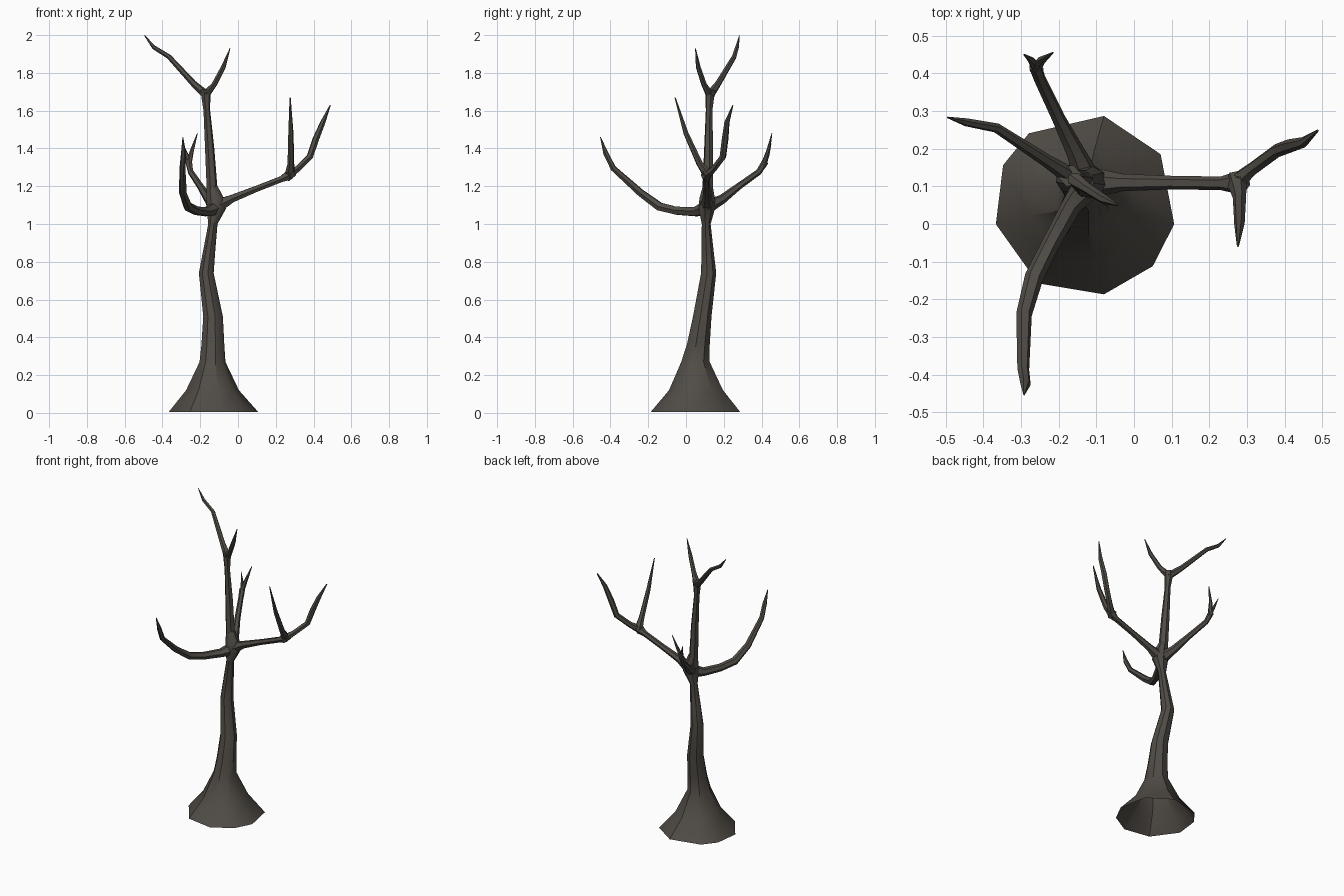
import bpy, bmesh, math
from mathutils import Vector

bark = bpy.data.materials.new("dark bark")
bark.diffuse_color = (0.08, 0.071, 0.06, 1)


def finish(name, bm, angle):
    bmesh.ops.recalc_face_normals(bm, faces=bm.faces)
    me = bpy.data.meshes.new(name)
    bm.to_mesh(me)
    bm.free()
    me.materials.append(bark)
    ob = bpy.data.objects.new(name, me)
    bpy.context.collection.objects.link(ob)
    bpy.ops.object.select_all(action='DESELECT')
    ob.select_set(True)
    bpy.context.view_layer.objects.active = ob
    bpy.ops.object.shade_smooth_by_angle(angle=math.radians(angle))


def bridge(bm, rings):
    for a, b in zip(rings, rings[1:]):
        n = len(a)
        for i in range(n):
            bm.faces.new((a[i], a[(i + 1) % n], b[(i + 1) % n], b[i]))


def limb(name, pts, sides=6):
    """Tapered tube through (x, y, z, radius) points, closed at both ends."""
    bm = bmesh.new()
    pos = [Vector(p[:3]) for p in pts]
    rings, side = [], None
    for k, p in enumerate(pos):
        t = (pos[min(k + 1, len(pos) - 1)] - pos[max(k - 1, 0)]).normalized()
        u = side if side else Vector((0.3, 1, 0.2))
        u = (u - t * u.dot(t)).normalized()
        side, v = u, t.cross(u)
        rings.append([bm.verts.new(p + pts[k][3] * (u * math.cos(a) + v * math.sin(a)))
                      for a in (2 * math.pi * i / sides for i in range(sides))])
    bridge(bm, rings)
    bm.faces.new(rings[0])
    bm.faces.new(rings[-1])
    finish(name, bm, 40)


# Trunk: level rings (x, y, z, rx, ry), flared foot open underneath
trunk = [(-0.13, 0.05, 0.005, 0.242, 0.242), (-0.135, 0.053, 0.12, 0.143, 0.146),
         (-0.135, 0.05, 0.27, 0.07, 0.077), (-0.133, 0.065, 0.36, 0.062, 0.062),
         (-0.132, 0.086, 0.51, 0.053, 0.05), (-0.168, 0.12, 0.74, 0.04, 0.041),
         (-0.155, 0.115, 0.84, 0.034, 0.034), (-0.133, 0.107, 1.0, 0.025, 0.024),
         (-0.115, 0.11, 1.08, 0.052, 0.044), (-0.12, 0.112, 1.135, 0.047, 0.042),
         (-0.135, 0.115, 1.2, 0.028, 0.027)]
angles = [-12, 34, 78, 128, 154, 192, 239, 282, 318]
bm = bmesh.new()
rings = [[bm.verts.new((x + rx * math.cos(math.radians(a)), y + ry * math.sin(math.radians(a)), z))
          for a in angles] for x, y, z, rx, ry in trunk]
bridge(bm, rings)
bm.faces.new(rings[-1])
finish("trunk", bm, 35)

# Top limb and its fork
limb("top_limb", [(-0.13, 0.113, 1.12, 0.036), (-0.138, 0.115, 1.2, 0.029), (-0.15, 0.12, 1.4, 0.025),
                  (-0.165, 0.122, 1.6, 0.018), (-0.17, 0.126, 1.67, 0.024), (-0.17, 0.128, 1.71, 0.03)])
limb("top_left_twig", [(-0.165, 0.125, 1.68, 0.024), (-0.235, 0.17, 1.743, 0.017), (-0.365, 0.255, 1.885, 0.013),
                       (-0.445, 0.27, 1.935, 0.011), (-0.495, 0.283, 1.998, 0.002)])
limb("top_right_twig", [(-0.175, 0.13, 1.68, 0.024), (-0.125, 0.095, 1.74, 0.015),
                        (-0.078, 0.065, 1.83, 0.013), (-0.042, 0.05, 1.93, 0.002)])

# Right limb and its fork
limb("right_limb", [(-0.12, 0.11, 1.09, 0.042), (-0.03, 0.11, 1.135, 0.023), (0.1, 0.11, 1.187, 0.018),
                    (0.23, 0.108, 1.238, 0.018), (0.265, 0.109, 1.255, 0.028), (0.295, 0.115, 1.275, 0.024)])
limb("right_upright_twig", [(0.272, 0.12, 1.255, 0.028), (0.28, 0.072, 1.32, 0.018),
                            (0.28, 0.0, 1.48, 0.014), (0.276, -0.058, 1.67, 0.003)])
limb("right_outer_twig", [(0.26, 0.1, 1.25, 0.027), (0.315, 0.147, 1.292, 0.018), (0.38, 0.195, 1.355, 0.018),
                          (0.412, 0.207, 1.45, 0.018), (0.45, 0.217, 1.54, 0.014), (0.488, 0.248, 1.628, 0.003)])

# Front limb, curling up
limb("front_limb", [(-0.115, 0.11, 1.085, 0.042), (-0.165, 0.05, 1.065, 0.027), (-0.22, -0.05, 1.07, 0.024),
                    (-0.265, -0.14, 1.092, 0.025), (-0.292, -0.24, 1.165, 0.021), (-0.294, -0.385, 1.295, 0.016),
                    (-0.288, -0.425, 1.375, 0.014), (-0.292, -0.453, 1.46, 0.002)])

# Back limb and its fork
limb("back_limb", [(-0.12, 0.105, 1.09, 0.04), (-0.155, 0.19, 1.13, 0.025), (-0.2, 0.28, 1.2, 0.018),
                   (-0.25, 0.385, 1.275, 0.016), (-0.262, 0.42, 1.33, 0.018)])
limb("back_left_twig", [(-0.255, 0.41, 1.31, 0.016), (-0.272, 0.433, 1.365, 0.01), (-0.292, 0.45, 1.425, 0.002)])
limb("back_right_twig", [(-0.262, 0.41, 1.31, 0.016), (-0.245, 0.435, 1.385, 0.011), (-0.215, 0.455, 1.48, 0.002)])
